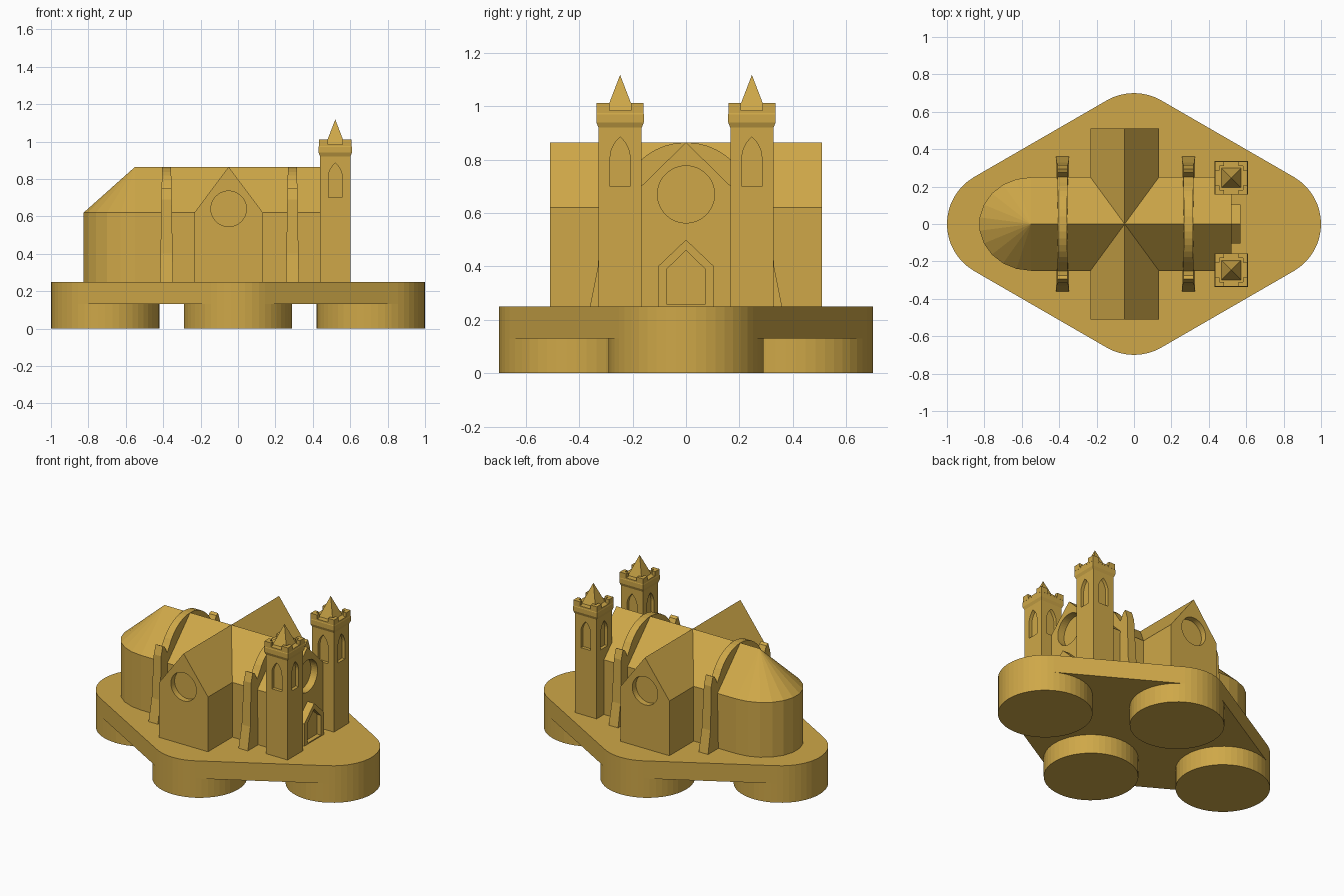
import bpy, bmesh
from math import sin, cos, pi

if "Cube" in bpy.data.objects:
    bpy.data.objects.remove(bpy.data.objects["Cube"])

gold = bpy.data.materials.new("antique_gold")
gold.use_nodes = True
gold.diffuse_color = (0.62, 0.39, 0.065, 1)
gold.node_tree.nodes["Principled BSDF"].inputs["Base Color"].default_value = gold.diffuse_color

FLOOR, EAVE, RIDGE = 0.25, 0.62, 0.865


def finish(name, bm):
    bmesh.ops.recalc_face_normals(bm, faces=bm.faces)
    mesh = bpy.data.meshes.new(name)
    bm.to_mesh(mesh)
    bm.free()
    mesh.materials.append(gold)
    ob = bpy.data.objects.new(name, mesh)
    bpy.context.scene.collection.objects.link(ob)
    return ob


def prism(name, outline, axis, start, end):
    """Extrude a 2D outline along an axis."""
    place = {"x": lambda u, v, t: (t, u, v),
             "y": lambda u, v, t: (u, t, v),
             "z": lambda u, v, t: (u, v, t)}[axis]
    bm = bmesh.new()
    lo = [bm.verts.new(place(u, v, start)) for u, v in outline]
    hi = [bm.verts.new(place(u, v, end)) for u, v in outline]
    bm.faces.new(lo)
    bm.faces.new(hi)
    n = len(lo)
    for i in range(n):
        j = (i + 1) % n
        bm.faces.new((lo[i], lo[j], hi[j], hi[i]))
    return finish(name, bm)


def circle(u, v, r, n=48):
    return [(u + r * cos(2 * pi * i / n), v + r * sin(2 * pi * i / n)) for i in range(n)]


def gable(c, half, bottom, eave, top):
    return [(c - half, bottom), (c + half, bottom), (c + half, eave), (c, top), (c - half, eave)]


def lancet(c, half, bottom, spring, top):
    arch = [(half * cos(i * pi / 12) ** 0.8, spring + (top - spring) * i / 6) for i in range(6)]
    return ([(c - half, bottom), (c + half, bottom)] + [(c + u, v) for u, v in arch]
            + [(c, top)] + [(c - u, v) for u, v in reversed(arch)])


def square(x, y, h):
    return [(x - h, y - h), (x + h, y - h), (x + h, y + h), (x - h, y + h)]


def carve(ob, cutters):
    """Cut recesses and bake the result."""
    for c in cutters:
        mod = ob.modifiers.new("recess", "BOOLEAN")
        mod.operation, mod.solver, mod.object = "DIFFERENCE", "EXACT", c
    bpy.context.view_layer.update()
    graph = bpy.context.evaluated_depsgraph_get()
    mesh = bpy.data.meshes.new_from_object(ob.evaluated_get(graph))
    ob.modifiers.clear()
    ob.data = mesh
    for c in cutters:
        bpy.data.objects.remove(c)


def frustum(name, x, y, levels):
    """Square stack through (height, half width) levels."""
    bm = bmesh.new()
    rings = [[bm.verts.new((u, v, z)) for u, v in square(x, y, h)] for z, h in levels]
    bm.faces.new(rings[0])
    bm.faces.new(rings[-1])
    for a, b in zip(rings, rings[1:]):
        for i in range(4):
            j = (i + 1) % 4
            bm.faces.new((a[i], a[j], b[j], b[i]))
    bmesh.ops.remove_doubles(bm, verts=bm.verts, dist=1e-5)
    return finish(name, bm)


# Base: four round feet under a rounded diamond slab
feet = [(-0.71, 0), (0.71, 0), (0, -0.41), (0, 0.41)]
bm = bmesh.new()
for i, (x, y) in enumerate(feet):
    ring = circle(x, y, 0.29)
    prism(f"foot_{i + 1}", ring, "z", 0, 0.135)
    for z in (0.13, FLOOR):
        for u, v in ring:
            bm.verts.new((u, v, z))
hull = bmesh.ops.convex_hull(bm, input=bm.verts)
inner = [v for v in hull["geom_interior"] if isinstance(v, bmesh.types.BMVert)]
bmesh.ops.delete(bm, geom=inner, context="VERTS")
bmesh.ops.dissolve_limit(bm, angle_limit=0.01, verts=bm.verts, edges=bm.edges)
finish("base_slab", bm)

# Nave with a round front window
nave = prism("nave", gable(0, 0.25, FLOOR, EAVE, RIDGE), "x", -0.55, 0.52)
carve(nave, [prism("cutter", circle(0, 0.67, 0.107), "x", 0.47, 0.7)])

# Transept with a round window at each end
transept = prism("transept", gable(-0.05, 0.183, FLOOR, EAVE, RIDGE), "y", -0.51, 0.51)
carve(transept, [prism("cutter", circle(-0.05, 0.64, 0.095), "y", s * 0.47, s * 0.7)
                 for s in (-1, 1)])

# Rounded apse with a half-cone roof
arc = [(-0.55 - 0.278 * sin(pi * i / 11), 0.25 * cos(pi * i / 11)) for i in range(12)]
prism("apse_wall", arc, "z", FLOOR, EAVE)
bm = bmesh.new()
rim = [bm.verts.new((u, v, EAVE)) for u, v in arc]
peak = bm.verts.new((-0.55, 0, RIDGE))
bm.faces.new(rim)
for i in range(12):
    bm.faces.new((rim[i], rim[(i + 1) % 12], peak))
finish("apse_roof", bm)

# Buttress frames: tapered piers joined by an arch over the roof
pier = [(0.36, FLOOR), (0.33, 0.40), (0.315, 0.69), (0.295, 0.75), (0.275, 0.74), (0.25, 0.69)]
arch = [(0.25 * sin(a * pi / 20), 0.615 + 0.25 * cos(a * pi / 20)) for a in range(7, -1, -1)]
half = pier + arch
outline = half + [(-u, v) for u, v in reversed(half[:-1])]
for name, x in (("rear_buttress", -0.382), ("front_buttress", 0.291)):
    fin = prism(name, outline, "x", x - 0.035, x + 0.035)
    for v in fin.data.vertices:
        v.co.x = x + (v.co.x - x) * (1 - 0.5 * (v.co.z - FLOOR))

# Entrance porch with a recessed doorway
porch = prism("porch", gable(0, 0.105, FLOOR, 0.40, 0.50), "x", 0.50, 0.57)
carve(porch, [prism("cutter", gable(0, 0.072, 0.257, 0.39, 0.46), "x", 0.54, 0.7)])

# Twin towers
TX, W = 0.52, 0.081
for side, ty in (("right", -0.247), ("left", 0.247)):
    shaft = prism(f"{side}_tower", square(TX, ty, W), "z", FLOOR, 0.925)
    cutters = []
    for s in (-1, 1):
        for axis, along, across in (("x", TX, ty), ("y", ty, TX)):
            cutters.append(prism("cutter", lancet(across, 0.037, 0.70, 0.81, 0.885),
                                 axis, along + s * (W - 0.022), along + s * 0.15))
    carve(shaft, cutters)
    frustum(f"{side}_tower_cornice", TX, ty,
            [(0.92, W), (0.94, 0.089), (0.97, 0.089), (0.985, 0.084)])
    # Corner battlements
    wall = prism(f"{side}_battlements", square(TX, ty, 0.088), "z", 0.975, 1.012)
    carve(wall, [prism("cutter", square(TX, ty, 0.064), "z", 0.9, 1.1),
                 prism("cutter", [(ty - 0.04, 0.985), (ty + 0.04, 0.985),
                                  (ty + 0.04, 1.1), (ty - 0.04, 1.1)], "x", 0.3, 0.7),
                 prism("cutter", [(TX - 0.04, 0.985), (TX + 0.04, 0.985),
                                  (TX + 0.04, 1.1), (TX - 0.04, 1.1)],
                       "y", ty - 0.2, ty + 0.2)])
    # Pointed spire
    bm = bmesh.new()
    rim = [bm.verts.new((u, v, 0.98)) for u, v in square(TX, ty, 0.053)]
    tip = bm.verts.new((TX, ty, 1.118))
    bm.faces.new(rim)
    for i in range(4):
        bm.faces.new((rim[i], rim[(i + 1) % 4], tip))
    finish(f"{side}_spire", bm)
